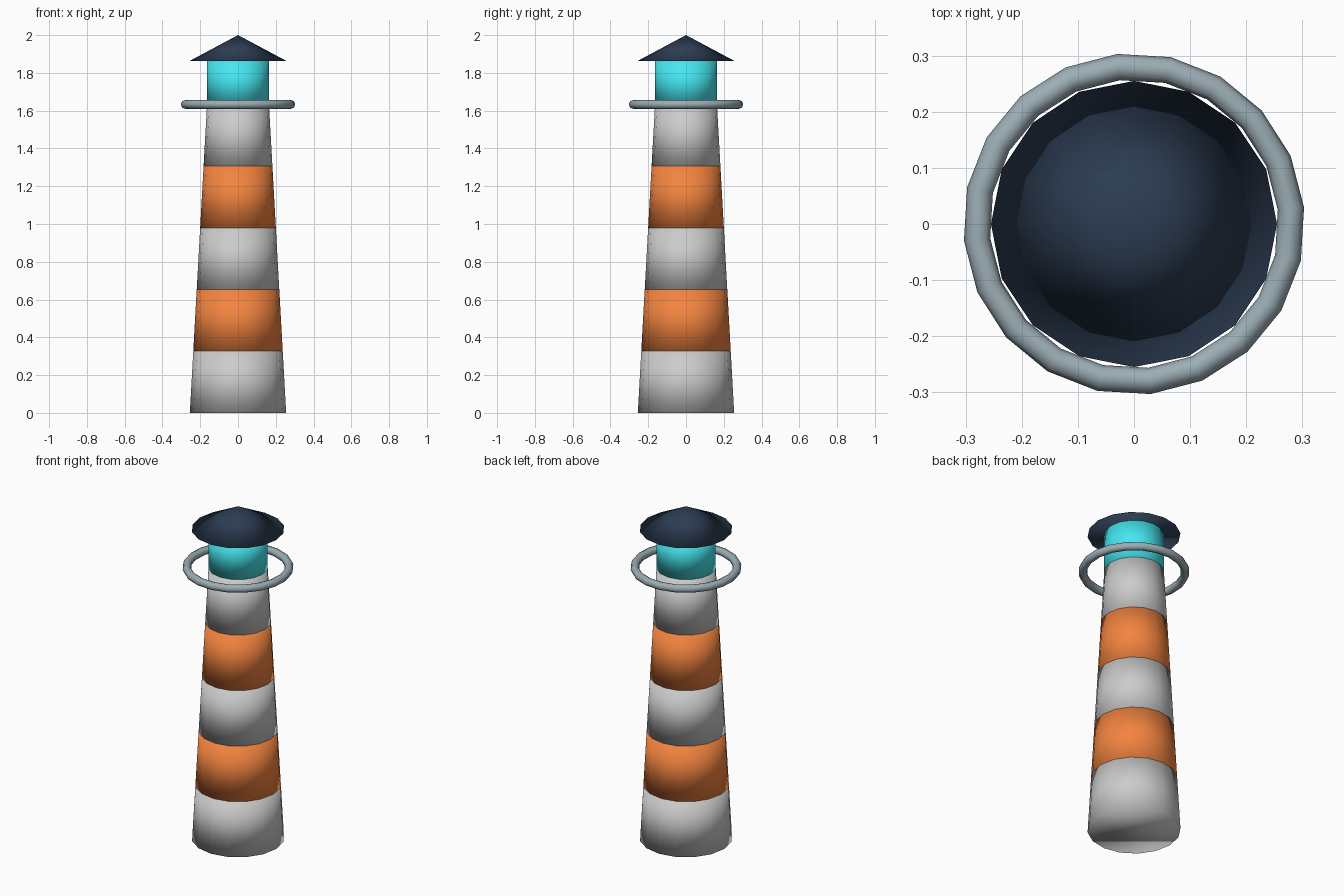
import bpy, math

if "Cube" in bpy.data.objects:
    bpy.data.objects.remove(bpy.data.objects["Cube"])

SIDES = 16


def colour(name, rgb):
    m = bpy.data.materials.new(name)
    m.diffuse_color = (*rgb, 1)
    m.use_nodes = True
    m.node_tree.nodes["Principled BSDF"].inputs["Base Color"].default_value = m.diffuse_color
    return m


white = colour("white_paint", (0.80, 0.83, 0.83))
orange = colour("orange_paint", (0.90, 0.23, 0.05))
cyan = colour("lantern_glass", (0.06, 0.80, 0.88))
navy = colour("roof_navy", (0.025, 0.045, 0.085))
steel = colour("rail_steel", (0.33, 0.42, 0.46))


def finish(name, mat):
    ob = bpy.context.object
    ob.name = name
    ob.data.materials.append(mat)
    bpy.ops.object.shade_smooth()
    return ob


def frustum(name, r1, r2, z1, z2, mat):
    bpy.ops.mesh.primitive_cone_add(vertices=SIDES, radius1=r1, radius2=r2,
                                    depth=z2 - z1, location=(0, 0, (z1 + z2) / 2))
    return finish(name, mat)


# Tapered tower in five alternating bands
base_r, top_r, tower_h, bands = 0.255, 0.164, 1.633, 5
for i in range(bands):
    a, b = i / bands, (i + 1) / bands
    frustum(f"tower_band_{i + 1}",
            base_r + (top_r - base_r) * a, base_r + (top_r - base_r) * b,
            tower_h * a, tower_h * b, orange if i % 2 else white)

# Lantern room and conical roof
frustum("lantern_room", 0.164, 0.164, tower_h, 1.866, cyan)
frustum("roof", 0.255, 0, 1.864, 2.0, navy)

# Gallery rail ring
bpy.ops.mesh.primitive_torus_add(major_segments=20, minor_segments=8,
                                 major_radius=0.281, minor_radius=0.0235,
                                 location=(0, 0, tower_h),
                                 rotation=(0, 0, math.radians(5.6)))
finish("gallery_rail", steel)
